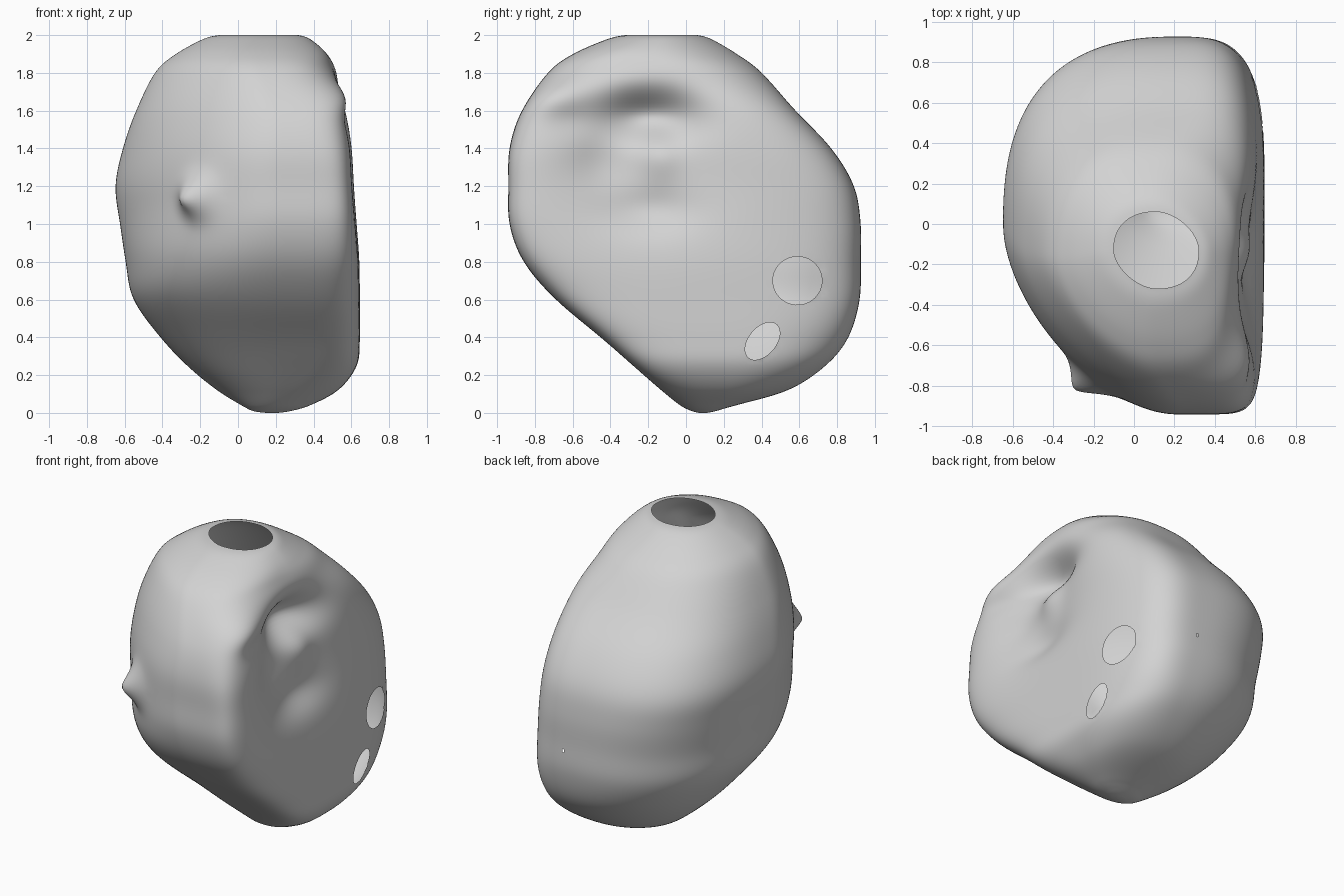
import bpy, bmesh, math
from mathutils import Vector

cube = bpy.data.objects.get("Cube")
if cube:
    bpy.data.objects.remove(cube, do_unlink=True)

SEGMENTS, STEPS = 220, 10

# Cross-section extents from the open top down: z, x min, x max, y min, y max
SECTIONS = [
    (2.00, -.10, .32, -.32, .06),
    (1.98, -.18, .38, -.41, .13),
    (1.90, -.33, .48, -.60, .27),
    (1.80, -.44, .54, -.73, .40),
    (1.60, -.54, .60, -.87, .58),
    (1.40, -.61, .62, -.935, .77),
    (1.20, -.65, .625, -.94, .89),
    (1.00, -.625, .635, -.935, .925),
    (.80, -.595, .645, -.86, .925),
    (.60, -.555, .645, -.69, .92),
    (.40, -.41, .645, -.45, .86),
    (.25, -.27, .63, -.28, .74),
    (.12, -.11, .53, -.13, .54),
    (.04, .02, .38, -.03, .26),
    (.01, .08, .28, .03, .16),
    (.00, .15, .21, .07, .11),
]

# Corner fullness at each height: z, front -x, back -x, back +x, front +x
FULLNESS = [
    (2.00, 1.7, 2.3, 1.75, 2.3),
    (1.80, 1.55, 2.4, 2.5, 3.2),
    (1.60, 1.6, 2.6, 3.4, 5.5),
    (1.15, 1.62, 2.6, 3.6, 9.0),
    (.60, 2.1, 2.25, 3.5, 6.0),
    (.25, 2.4, 2.1, 2.5, 5.0),
    (.00, 2.0, 2.0, 2.0, 2.2),
]

# Dents (+) and bumps (-) in the flat side: y, z, radius y, radius z, depth
DENTS = [
    (-.24, 1.32, .36, .34, .09),
    (-.20, 1.57, .25, .12, .19),
    (-.14, 1.37, .09, .13, -.05),
    (-.45, 1.33, .14, .15, .04),
    (-.20, 1.07, .22, .10, .05),
    (-.72, 1.68, .16, .08, -.04),
    (-.62, 1.55, .12, .08, .03),
    (-.45, 1.84, .30, .06, .02),
]


def spline(a, b, c, d, t):
    """Catmull-Rom interpolation of two neighbouring sections."""
    return [.5 * (2 * q + (r - p) * t + (2 * p - 5 * q + 4 * r - s) * t * t
                  + (3 * q - p - 3 * r + s) * t ** 3)
            for p, q, r, s in zip(a, b, c, d)]


def smooth(v):
    v = max(0, min(1, v))
    return v * v * (3 - 2 * v)


def fullness(z):
    """Corner exponents blended between the listed heights."""
    for upper, lower in zip(FULLNESS, FULLNESS[1:]):
        if z >= lower[0]:
            break
    t = smooth((upper[0] - z) / (upper[0] - lower[0]))
    return [u + (w - u) * t for u, w in zip(upper[1:], lower[1:])]


def ring_points(section):
    """Outline that is round towards -x and flattened towards +x."""
    z, x0, x1, y0, y1 = section
    front_round, back_round, back_flat, front_flat = fullness(z)
    body = smooth((2.0 - z) / .5) * smooth(z / .35)
    xc = x0 + (x1 - x0) * (.5 + .15 * body)
    yc = (y0 + y1) / 2
    for i in range(SEGMENTS):
        a = math.tau * i / SEGMENTS
        c, s = math.cos(a), math.sin(a)
        if c > 0:
            p = back_flat if s > 0 else front_flat
        else:
            p = back_round if s > 0 else front_round
        r = (abs(c) ** p + abs(s) ** p) ** (-1 / p)
        yield Vector((xc + r * c * ((x1 - xc) if c > 0 else (xc - x0)),
                      yc + r * s * (y1 - y0) / 2, z))


def sculpt(v):
    """Press the dents into the flat side and pull out the horn."""
    side = smooth((v.x - .25) / .25)
    if side:
        v.x -= side * sum(d * math.exp(-((v.y - y) / ry) ** 2 - ((v.z - z) / rz) ** 2)
                          for y, z, ry, rz, d in DENTS)
    near = max(0, 1 - (v - Vector((-.18, -.73, 1.15))).length / .22)
    return v + near ** 2.2 * Vector((-.14, -.09, -.03))


def cut_hole(bm, y, z, long, short, tilt):
    """Open an oval hole in the flat side and round its edge."""
    ct, st = math.cos(tilt), math.sin(tilt)

    def oval(co):
        dy, dz = co.y - y, co.z - z
        return math.hypot((dy * ct + dz * st) / long, (dz * ct - dy * st) / short)

    inside = [f for f in bm.faces
              if f.calc_center_median().x > .2 and oval(f.calc_center_median()) < 1]
    chosen = set(inside)
    rim = {v for f in inside for v in f.verts if any(n not in chosen for n in v.link_faces)}
    for v in rim:
        k = 1 / oval(v.co)
        v.co.y, v.co.z = y + (v.co.y - y) * k, z + (v.co.z - z) * k
    bmesh.ops.delete(bm, geom=inside, context='FACES')


# Hollow shell lofted through the sections, open at the top
bm = bmesh.new()
last = len(SECTIONS) - 1
rings = []
for k in range(last):
    quad = [SECTIONS[max(0, min(last, k + j))] for j in (-1, 0, 1, 2)]
    for step in range(STEPS):
        rings.append(spline(*quad, step / STEPS))
rings.append(SECTIONS[last])
loops = [[bm.verts.new(sculpt(p)) for p in ring_points(s)] for s in rings]
for upper, lower in zip(loops, loops[1:]):
    for i in range(SEGMENTS):
        j = (i + 1) % SEGMENTS
        bm.faces.new((upper[i], lower[i], lower[j], upper[j]))
bm.faces.new(loops[-1][::-1])

# Soften the seams between corners, leaving the open rim and horn alone
soft = [v for v in bm.verts if not v.is_boundary and v.co.z > .03
        and (v.co - Vector((-.25, -.78, 1.14))).length > .2]
for _ in range(12):
    bmesh.ops.smooth_vert(bm, verts=soft, factor=.5,
                          use_axis_x=True, use_axis_y=True, use_axis_z=False)

# Two oval holes in the flat side, one pinhole at the back
cut_hole(bm, .59, .70, .13, .128, 0)
cut_hole(bm, .405, .38, .115, .072, math.radians(50))
pin = min(bm.faces, key=lambda f: (f.calc_center_median() - Vector((.27, .92, .74))).length)
bmesh.ops.delete(bm, geom=[pin], context='FACES')

for f in bm.faces:
    f.smooth = True
mesh = bpy.data.meshes.new("hollow_stone")
bm.to_mesh(mesh)
bm.free()

# Single pale grey material
grey = bpy.data.materials.new("pale grey")
grey.use_nodes = True
colour = (.65, .65, .65, 1)
grey.diffuse_color = colour
grey.node_tree.nodes["Principled BSDF"].inputs["Base Color"].default_value = colour
mesh.materials.append(grey)
stone = bpy.data.objects.new("hollow_stone", mesh)
bpy.context.collection.objects.link(stone)
